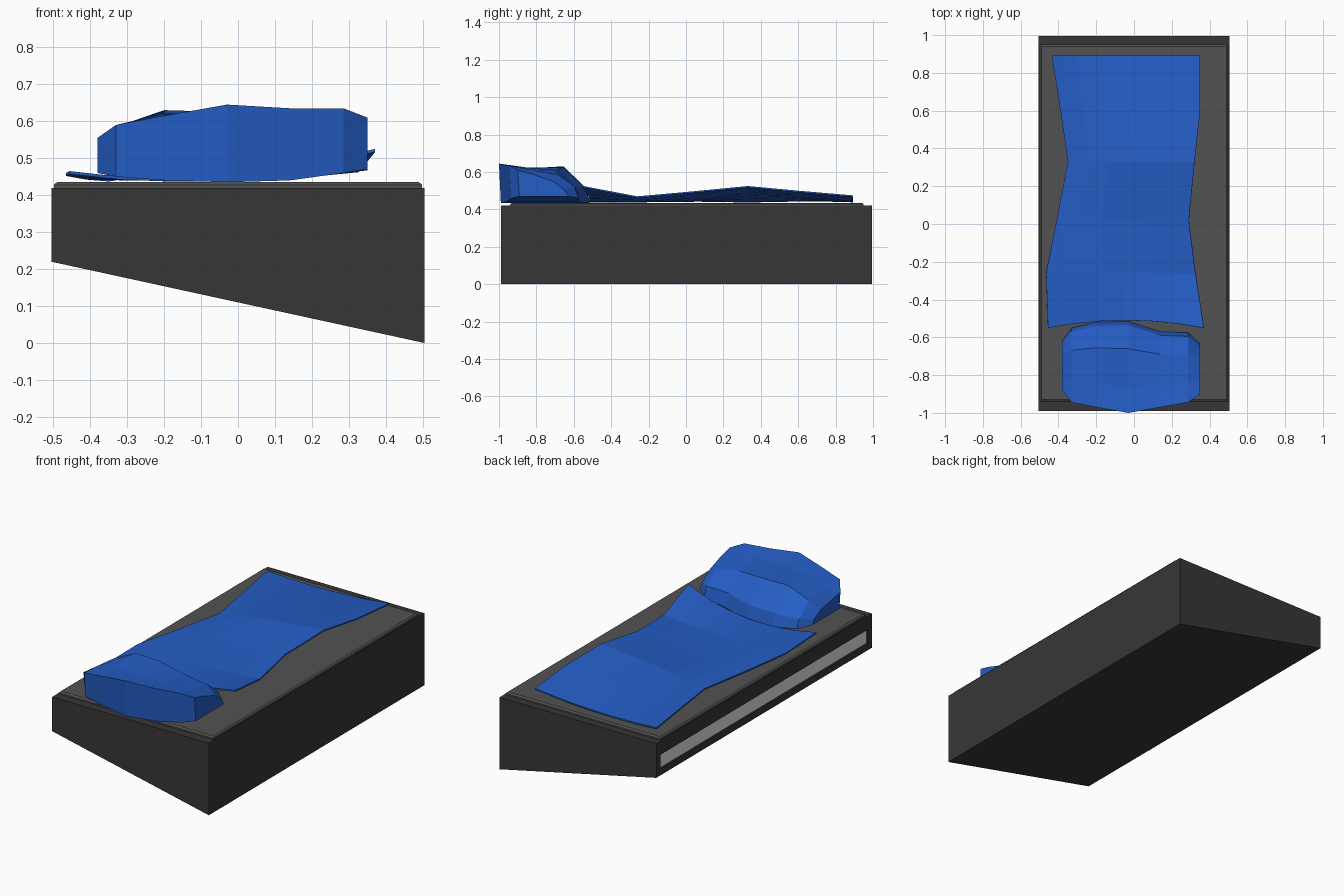
import bpy
import bmesh

old = bpy.data.objects.get("Cube")
if old:
    bpy.data.objects.remove(old, do_unlink=True)


def material(name, rgb):
    mat = bpy.data.materials.new(name)
    mat.use_nodes = True
    mat.diffuse_color = (*rgb, 1)
    shader = next(n for n in mat.node_tree.nodes if n.type == "BSDF_PRINCIPLED")
    shader.inputs["Base Color"].default_value = (*rgb, 1)
    shader.inputs["Roughness"].default_value = 0.7
    return mat


charcoal = material("charcoal", (0.037, 0.037, 0.037))
grey = material("mattress grey", (0.085, 0.085, 0.085))
blue = material("bedding blue", (0.018, 0.11, 0.56))
light = material("pale strip", (0.78, 0.78, 0.78))


def finish(name, bm, *mats):
    bmesh.ops.recalc_face_normals(bm, faces=bm.faces)
    mesh = bpy.data.meshes.new(name)
    bm.to_mesh(mesh)
    bm.free()
    for mat in mats:
        mesh.materials.append(mat)
    obj = bpy.data.objects.new(name, mesh)
    bpy.context.collection.objects.link(obj)
    return obj


def loft(bm, sections, closed):
    """Skin a row of equal-length sections; closed sections get end caps."""
    rings = [[bm.verts.new(p) for p in section] for section in sections]
    count = len(rings[0])
    for a, b in zip(rings, rings[1:]):
        for i in range(count if closed else count - 1):
            j = (i + 1) % count
            bm.faces.new((a[i], a[j], b[j], b[i]))
    if closed:
        bm.faces.new(rings[0])
        bm.faces.new(rings[-1])


# Wedge-shaped base, with a long recessed strip in its shallow side
bm = bmesh.new()
profile = [(-0.505, 0.22), (0.505, 0), (0.505, 0.42), (-0.505, 0.42)]
loft(bm, [[(x, y, z) for x, z in profile] for y in (-0.99, 0.995)], True)
bmesh.ops.recalc_face_normals(bm, faces=bm.faces)
bm.normal_update()
side = min(bm.faces, key=lambda f: f.normal.x)
bmesh.ops.inset_individual(bm, faces=[side], thickness=0.055, depth=0)
for v in side.verts:
    if v.co.z > 0.32:
        v.co.z = 0.34
bmesh.ops.inset_individual(bm, faces=[side], thickness=0.001, depth=-0.008)
side.material_index = 1
finish("bed_base", bm, charcoal, light)

# Thin mattress pad with chamfered rim
bm = bmesh.new()
pad = [(0.498, 0.945, 0.42), (0.498, 0.945, 0.428), (0.49, 0.935, 0.435)]
loft(bm, [[(sx * w, 0.005 + sy * l, z)
           for sx, sy in ((-1, -1), (1, -1), (1, 1), (-1, 1))]
          for w, l, z in pad], True)
finish("mattress", bm, grey)

# Rumpled blanket: y, left x, right x, then left, middle and right heights
blanket_rows = [
    (-0.55, -0.455, 0.37, 0.465, 0.45, 0.525),
    (-0.26, -0.465, 0.325, 0.46, 0.445, 0.47),
    (0.02, -0.41, 0.29, 0.45, 0.455, 0.495),
    (0.33, -0.35, 0.32, 0.445, 0.495, 0.525),
    (0.6, -0.39, 0.35, 0.45, 0.475, 0.5),
    (0.893, -0.435, 0.35, 0.455, 0.447, 0.475),
]
steps = 6
sections = []
for k, (y, xl, xr, zl, zm, zr) in enumerate(blanket_rows):
    row = []
    for i in range(steps + 1):
        t = i / steps
        z = zl * (1 - t) * (1 - 2 * t) + zm * 4 * t * (1 - t) + zr * t * (2 * t - 1)
        bow = 0.16 * t * (1 - t) if k == 0 else 0
        row.append((xl + (xr - xl) * t, y + bow, max(z, 0.445)))
    sections.append(row)
bm = bmesh.new()
loft(bm, sections, False)
blanket = finish("blanket", bm, blue)
bm = bmesh.new()
bm.from_mesh(blanket.data)
if sum(f.normal.z for f in bm.faces) < 0:
    bmesh.ops.reverse_faces(bm, faces=bm.faces)
bm.to_mesh(blanket.data)
bm.free()
thick = blanket.modifiers.new("thickness", "SOLIDIFY")
thick.thickness = 0.008
thick.offset = -1

# Pillow columns: x, front y, back y, then bottom, front, middle, rear, lip heights
pillow_columns = [
    (-0.38, -0.88, -0.62, 0.46, 0.555, 0.54, 0.52, 0.49),
    (-0.33, -0.945, -0.55, 0.45, 0.59, 0.585, 0.57, 0.50),
    (-0.2, -0.97, -0.52, 0.44, 0.615, 0.62, 0.63, 0.51),
    (-0.03, -1.0, -0.515, 0.435, 0.645, 0.625, 0.625, 0.515),
    (0.14, -0.97, -0.57, 0.44, 0.635, 0.625, 0.61, 0.52),
    (0.285, -0.945, -0.575, 0.46, 0.635, 0.615, 0.585, 0.52),
    (0.35, -0.9, -0.63, 0.47, 0.61, 0.59, 0.55, 0.505),
]
sections = []
for x, yf, yb, bottom, front, middle, rear, lip in pillow_columns:
    depth = yb - yf
    sections.append([
        (x, yf + 0.01, bottom), (x, yf, front),
        (x, yf + 0.28 * depth, middle), (x, yf + 0.7 * depth, rear),
        (x, yb - 0.02, lip), (x, yb, bottom),
    ])
bm = bmesh.new()
loft(bm, sections, True)
finish("pillow", bm, blue)
